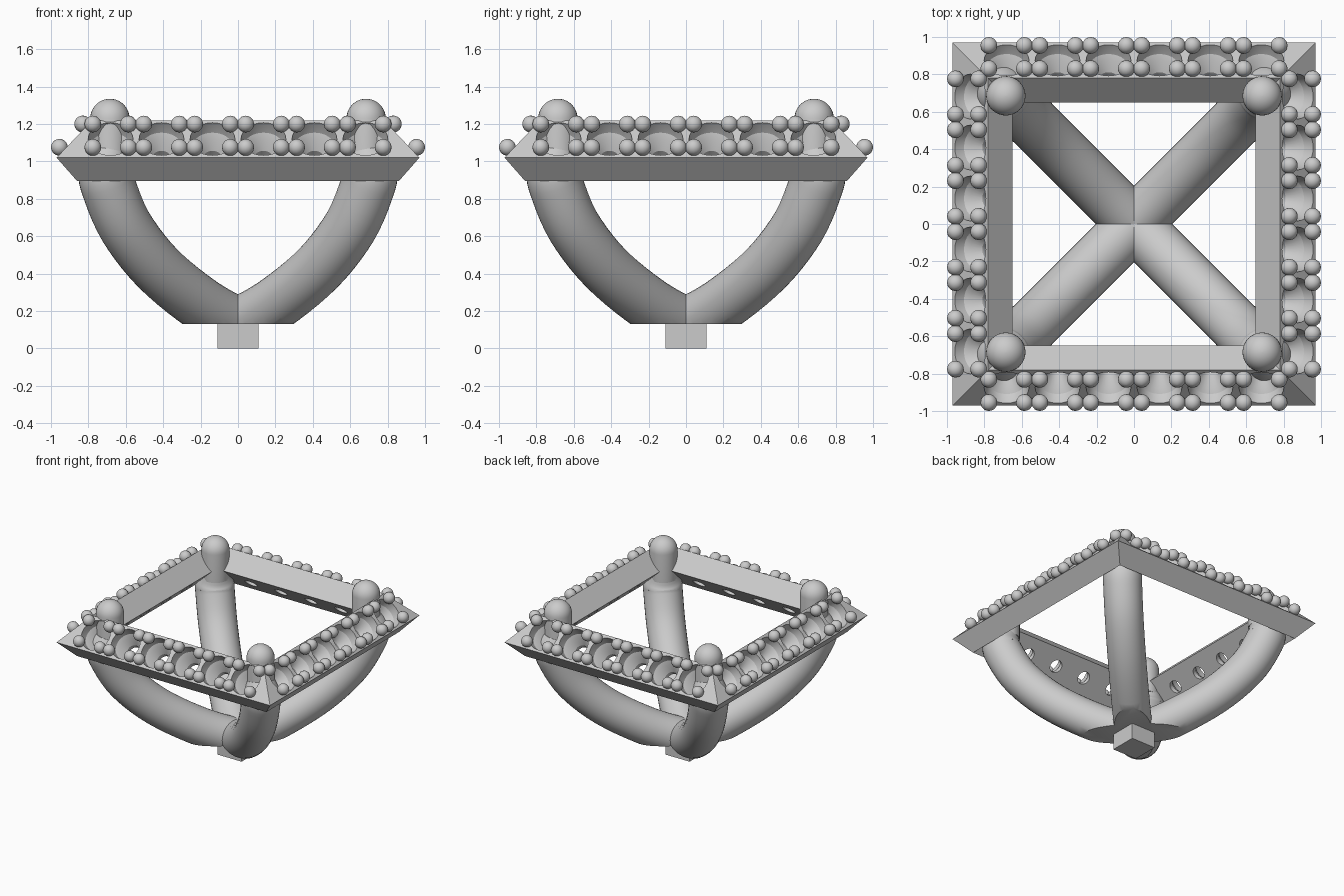
import bpy, bmesh, math
from mathutils import Vector, Matrix

if "Cube" in bpy.data.objects:
    bpy.data.objects.remove(bpy.data.objects["Cube"])

def finish(bm, name, angle=35):
    bmesh.ops.recalc_face_normals(bm, faces=bm.faces)
    me = bpy.data.meshes.new(name)
    bm.to_mesh(me)
    bm.free()
    ob = bpy.data.objects.new(name, me)
    bpy.context.collection.objects.link(ob)
    smooth(ob, angle)
    return ob

def smooth(ob, angle=35):
    bpy.ops.object.select_all(action='DESELECT')
    ob.select_set(True)
    bpy.context.view_layer.objects.active = ob
    bpy.ops.object.shade_smooth_by_angle(angle=math.radians(angle))

def skin(bm, rings):
    # closed tube through a list of point rings
    vr = [[bm.verts.new(p) for p in r] for r in rings]
    n = len(vr[0])
    for a, b in zip(vr, vr[1:]):
        for i in range(n):
            bm.faces.new((a[i], a[(i + 1) % n], b[(i + 1) % n], b[i]))
    bm.faces.new(vr[0][::-1])
    bm.faces.new(vr[-1])

def lathe(bm, profile, mat, n):
    # profile of (radius, height) turned around the local z axis
    skin(bm, [[mat @ Vector((r * math.cos(2 * math.pi * i / n), r * math.sin(2 * math.pi * i / n), z))
               for i in range(n)] for r, z in profile])

def dome(r, z, steps):
    return [(max(r * math.cos(a), 0.002), z + r * math.sin(a))
            for a in (math.pi / 2 * k / steps for k in range(steps + 1))]

quarter = [Matrix.Rotation(k * math.pi / 2, 4, 'Z') for k in range(4)]
corner = [(1, 1), (-1, 1), (-1, -1), (1, -1)]

# square halo frame: tilted rectangular section with mitred corners
bm = bmesh.new()
section = [(0.86, 0.895), (0.97, 1.02), (0.78, 1.22), (0.65, 1.09)]
loops = [[bm.verts.new((sx * d, sy * d, z)) for d, z in section] for sx, sy in corner]
for k in range(4):
    a, b = loops[k], loops[(k + 1) % 4]
    for i in range(4):
        j = (i + 1) % 4
        bm.faces.new((a[i], a[j], b[j], b[i]))
frame = finish(bm, "halo_frame")

# stone seats (cutters) and the holding beads, six per side
tilt = Matrix.Rotation(math.radians(45), 4, 'X')
seat = [(0.12, 0.04), (0.12, -0.005), (0.108, -0.06), (0.085, -0.085), (0.05, -0.14), (0.05, -0.21)]
bead = [(0.045, -0.04)] + dome(0.045, 0.025, 5)
ball = [(r, 0.05 - z) for r, z in dome(0.045, 0.025, 5)][::-1] + dome(0.045, 0.025, 5)[1:]
cut_bm, bead_bm = bmesh.new(), bmesh.new()
for q in quarter:
    for i in range(6):
        x = (i - 2.5) * 0.2725
        m = q @ Matrix.Translation((x, -0.875, 1.12)) @ tilt
        lathe(cut_bm, seat, m, 28)
        for u in (-0.095, 0.095):
            for v in (-0.088, 0.088):
                lathe(bead_bm, ball, m @ Matrix.Translation((u, v, 0)), 16)
cutter = finish(cut_bm, "seat_cutter")
finish(bead_bm, "halo_beads", 60)

mod = frame.modifiers.new("seats", 'BOOLEAN')
mod.operation = 'DIFFERENCE'
mod.solver = 'EXACT'
mod.use_self = True
mod.object = cutter
bpy.context.view_layer.objects.active = frame
bpy.ops.object.modifier_apply(modifier=mod.name)
bpy.data.objects.remove(cutter)
smooth(frame, 30)

# four curved arms rising from the base to the corners: (x, z, radius)
path = [(0, 0.125, 0.145), (0.2, 0.24, 0.145), (0.43, 0.43, 0.145), (0.60, 0.65, 0.146),
        (0.69, 0.86, 0.147), (0.705, 0.95, 0.145), (0.69, 1.05, 0.105)]
P = [Vector((x * math.sqrt(2), z, r)) for x, z, r in path]
P = [2 * P[0] - P[1]] + P + [2 * P[-1] - P[-2]]
pts = []
for i in range(1, len(P) - 2):
    a, b, c, d = P[i - 1:i + 3]
    for s in range(5):
        t = s / 5
        pts.append(0.5 * (2 * b + (c - a) * t + (2 * a - 5 * b + 4 * c - d) * t * t
                          + (3 * b - a - 3 * c + d) * t ** 3))
pts.append(P[-2])
rings = []
for i, p in enumerate(pts):
    t = pts[min(i + 1, len(pts) - 1)] - pts[max(i - 1, 0)]
    t = Vector((t.x, t.y)).normalized()
    ring = []
    for k in range(32):
        a = 2 * math.pi * k / 32
        off = p.z * math.cos(a)
        ring.append(Vector((p.x - t.y * off, p.z * math.sin(a), p.y + t.x * off)))
    rings.append(ring)
for k, q in enumerate(quarter):
    m = q @ Matrix.Rotation(math.pi / 4, 4, 'Z')
    bm = bmesh.new()
    skin(bm, [[m @ p for p in r] for r in rings])
    # flat underside
    cut = bmesh.ops.bisect_plane(bm, geom=bm.verts[:] + bm.edges[:] + bm.faces[:],
                                 plane_co=(0, 0, 0.13), plane_no=(0, 0, 1), clear_inner=True)
    edges = [e for e in cut['geom_cut'] if isinstance(e, bmesh.types.BMEdge)]
    bmesh.ops.holes_fill(bm, edges=edges, sides=0)
    finish(bm, f"arm_{k + 1}")

# round-topped corner prongs
for k, (sx, sy) in enumerate(corner):
    bm = bmesh.new()
    lathe(bm, [(0.105, 1.0)] + dome(0.105, 1.23, 10), Matrix.Translation((sx * 0.685, sy * 0.685, 0)), 32)
    finish(bm, f"corner_prong_{k + 1}")

# square base peg
bm = bmesh.new()
bmesh.ops.create_cube(bm, size=1, matrix=Matrix.Translation((0, 0, 0.07)) @ Matrix.Diagonal((0.22, 0.22, 0.14, 1)))
finish(bm, "base_peg")
